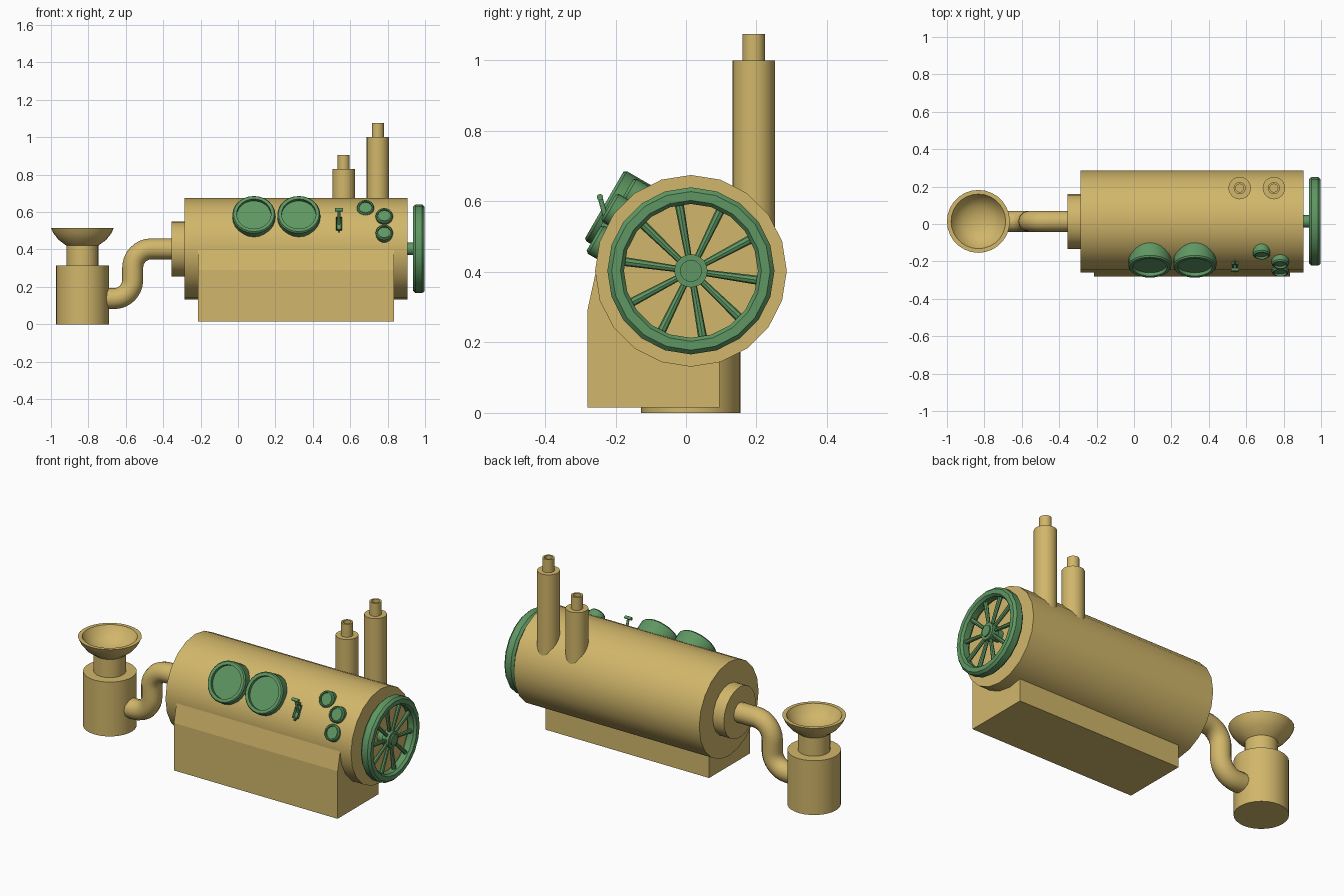
import bpy, bmesh, math
from mathutils import Vector, Matrix

cube = bpy.data.objects.get("Cube")
if cube:
    bpy.data.objects.remove(cube, do_unlink=True)


def material(name, rgb):
    m = bpy.data.materials.new(name)
    m.use_nodes = True
    m.diffuse_color = (*rgb, 1)
    m.node_tree.nodes["Principled BSDF"].inputs["Base Color"].default_value = (*rgb, 1)
    return m


BRASS = material("brass", (0.64, 0.47, 0.145))
GREEN = material("green paint", (0.113, 0.307, 0.122))
CY, CZ = 0.014, 0.403          # drum axis
UP, RIGHT = Vector((0, 0, 1)), Vector((1, 0, 0))
TILT = math.radians(30)
PANEL = Vector((0, -math.cos(TILT), math.sin(TILT)))   # way the instruments face


def finish(name, bm, mat, smooth=True):
    bmesh.ops.recalc_face_normals(bm, faces=bm.faces)
    mesh = bpy.data.meshes.new(name)
    bm.to_mesh(mesh)
    bm.free()
    mesh.materials.append(mat)
    obj = bpy.data.objects.new(name, mesh)
    bpy.context.collection.objects.link(obj)
    if smooth:
        bpy.ops.object.select_all(action="DESELECT")
        obj.select_set(True)
        bpy.context.view_layer.objects.active = obj
        bpy.ops.object.shade_smooth_by_angle(angle=math.radians(35))
    return obj


def lathe(name, profile, origin, axis, mat, sides=24, closed=False):
    """Spin (radius, height) points around an axis."""
    bm = bmesh.new()
    turn = Matrix.Translation(origin) @ axis.to_track_quat("Z", "Y").to_matrix().to_4x4()
    rings = []
    for r, h in profile:
        if r == 0:
            rings.append([bm.verts.new(turn @ Vector((0, 0, h)))])
        else:
            rings.append([bm.verts.new(turn @ Vector((r * math.cos(a), r * math.sin(a), h)))
                          for a in (math.tau * i / sides for i in range(sides))])
    pairs = list(zip(rings, rings[1:]))
    if closed:
        pairs.append((rings[-1], rings[0]))
    for a, b in pairs:
        for i in range(sides):
            j = (i + 1) % sides
            ring = [a[i % len(a)], a[j % len(a)], b[j % len(b)], b[i % len(b)]]
            bm.faces.new(list(dict.fromkeys(ring)))
    return finish(name, bm, mat)


def rod(name, start, end, r1, r2, mat, sides=12):
    start, end = Vector(start), Vector(end)
    d = end - start
    return lathe(name, [(0, 0), (r1, 0), (r2, d.length), (0, d.length)], start, d, mat, sides)


# Boiler drum and end flange
rod("boiler_drum", (-0.285, CY, CZ), (0.905, CY, CZ), 0.272, 0.272, BRASS, 20)
rod("end_flange", (-0.355, CY, CZ), (-0.28, CY, CZ), 0.147, 0.147, BRASS, 20)

# Base block with a sloped front shoulder, extruded along x
bm = bmesh.new()
outline = [(-0.28, 0.015), (0.095, 0.015), (0.095, 0.4), (-0.256, 0.4), (-0.28, 0.29)]
face = bm.faces.new([bm.verts.new((-0.215, y, z)) for y, z in outline])
new = bmesh.ops.extrude_face_region(bm, geom=[face])["geom"]
bmesh.ops.translate(bm, vec=(1.05, 0, 0),
                    verts=[v for v in new if isinstance(v, bmesh.types.BMVert)])
finish("base_block", bm, BRASS, smooth=False)

# Chimneys with a narrow hollow tip
for name, x, shoulder, top in (("short_chimney", 0.565, 0.83, 0.905),
                               ("tall_chimney", 0.748, 1.0, 1.075)):
    lathe(name, [(0, 0.42), (0.06, 0.42), (0.06, shoulder), (0.032, shoulder), (0.032, top),
                 (0.021, top), (0.021, top - 0.05), (0, top - 0.05)],
          (x, 0.192, 0), UP, BRASS)

# Filling tank with funnel
lathe("funnel_tank", [(0, 0), (0.141, 0), (0.141, 0.315), (0.085, 0.315), (0.085, 0.42),
                      (0.128, 0.452), (0.155, 0.487), (0.168, 0.515), (0.146, 0.515),
                      (0.125, 0.478), (0.085, 0.448), (0.04, 0.434), (0, 0.43)],
      (-0.832, CY, 0), UP, BRASS, 28)

# S-shaped feed pipe
curve = bpy.data.curves.new("feed_pipe", "CURVE")
curve.dimensions = "3D"
curve.bevel_depth = 0.056
curve.bevel_resolution = 4
curve.resolution_u = 8
path = [(-0.34, CZ, RIGHT), (-0.463, CZ, RIGHT), (-0.563, 0.303, UP),
        (-0.563, 0.237, UP), (-0.663, 0.137, RIGHT), (-0.74, 0.137, RIGHT)]
spline = curve.splines.new("BEZIER")
spline.bezier_points.add(len(path) - 1)
for p, (x, z, along) in zip(spline.bezier_points, path):
    p.handle_left_type = p.handle_right_type = "FREE"
    p.co = (x, CY, z)
    p.handle_left = p.co + along * 0.055
    p.handle_right = p.co - along * 0.055
curve.materials.append(BRASS)
bpy.context.collection.objects.link(bpy.data.objects.new("feed_pipe", curve))

# Hand wheel: rim, hub, axle and ten tapered spokes
WX = 0.967
rim = [(0.2, -0.031), (0.225, -0.031), (0.237, -0.018), (0.237, 0.018),
       (0.225, 0.031), (0.2, 0.031), (0.19, 0.018), (0.19, -0.018)]
lathe("wheel_rim", rim, (WX, CY, CZ), RIGHT, GREEN, 20, closed=True)
lathe("wheel_hub", [(0, -0.022), (0.047, -0.022), (0.047, 0.02), (0.031, 0.02),
                    (0.031, 0.028), (0, 0.028)], (WX, CY, CZ), RIGHT, GREEN)
rod("wheel_axle", (0.89, CY, CZ), (WX, CY, CZ), 0.033, 0.033, GREEN, 20)
for i in range(10):
    a = math.radians(100 + 36 * i)
    out = Vector((0, math.cos(a), math.sin(a)))
    hub = Vector((WX, CY, CZ))
    rod(f"wheel_spoke_{i + 1}", hub + out * 0.035, hub + out * 0.2, 0.009, 0.013, GREEN, 8)


# Instruments: open-rimmed cups with a recessed face
def dial(name, face_center, radius, inner, recess, depth):
    lathe(name, [(0, -depth), (radius, -depth), (radius, -0.008), (radius - 0.006, 0),
                 (inner, 0), (inner, -recess), (0, -recess)],
          face_center, PANEL, GREEN, 24)


for side, x in (("right", 0.085), ("left", 0.325)):
    dial(f"large_gauge_{side}", (x, -0.232, 0.59), 0.115, 0.092, 0.02, 0.17)
for i, place in enumerate([(0.682, -0.17, 0.628), (0.782, -0.22, 0.585), (0.782, -0.262, 0.495)]):
    dial(f"small_knob_{i + 1}", place, 0.046, 0.034, 0.012, 0.09)

# Valve lever: slotted plate, stem and cross handle
LX = 0.54
bm = bmesh.new()
bmesh.ops.create_cube(bm, size=1)
bmesh.ops.scale(bm, vec=(0.03, 0.1, 0.03), verts=bm.verts)
bmesh.ops.bevel(bm, geom=[e for e in bm.edges
                          if abs(e.verts[0].co.z - e.verts[1].co.z) > 0.02],
                offset=0.013, segments=3, affect="EDGES")
front = max(bm.faces, key=lambda f: f.calc_center_median().z)
bmesh.ops.inset_region(bm, faces=[front], thickness=0.007)
bmesh.ops.translate(bm, vec=(0, 0, -0.012), verts=front.verts)
bmesh.ops.transform(bm, verts=bm.verts, matrix=Matrix.Translation((LX, -0.222, 0.535))
                    @ Matrix.Rotation(math.pi / 2 - TILT, 4, "X"))
finish("lever_plate", bm, GREEN)
tip = Vector((LX, -0.244, 0.612))
rod("lever_stem", (LX, -0.222, 0.535), tip, 0.007, 0.007, GREEN)
rod("lever_handle", tip - RIGHT * 0.021, tip + RIGHT * 0.021, 0.009, 0.009, GREEN)
